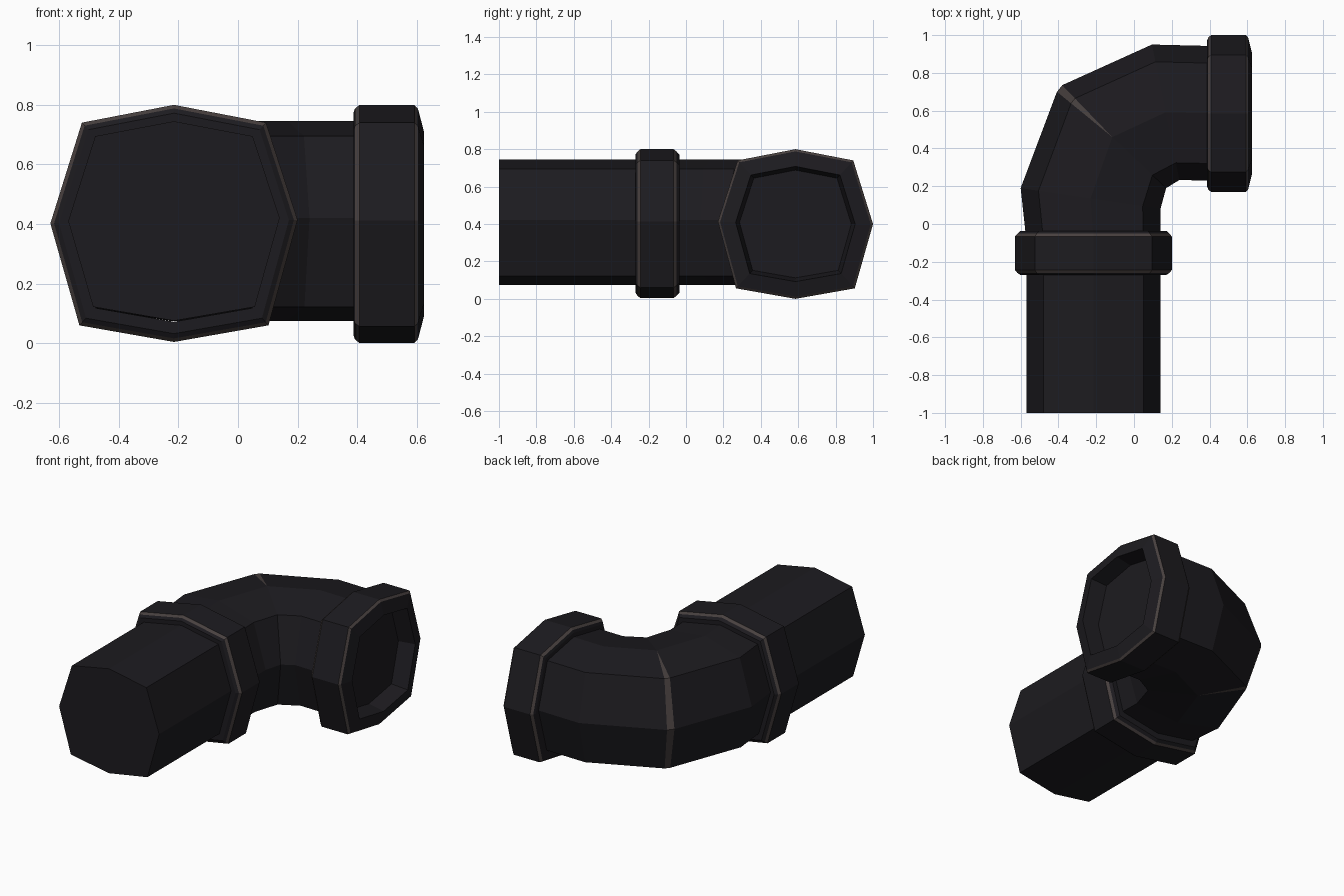
import bpy
import bmesh
from mathutils import Vector

if "Cube" in bpy.data.objects:
    bpy.data.objects.remove(bpy.data.objects["Cube"])


def material(name, rgb):
    m = bpy.data.materials.new(name)
    m.diffuse_color = (*rgb, 1)
    m.use_nodes = True
    m.node_tree.nodes["Principled BSDF"].inputs["Base Color"].default_value = m.diffuse_color
    return m


DARK = material("dark_iron", (0.012, 0.011, 0.014))
WORN = material("worn_edge", (0.065, 0.052, 0.05))

# squarish octagon: (sideways, up) factors, outer side -> top -> inner side -> bottom
SECTION = [(-1, 0.0), (-0.745, 0.85), (0, 1), (0.745, 0.85),
           (1, 0.03), (0.765, -0.86), (0, -1), (-0.765, -0.86)]


def ring(outer, inner, z=0.41, rz=0.335, mid=None):
    """Section spanning two plan points, bent at mid if given."""
    o, i = Vector(outer), Vector(inner)
    c = Vector(mid) if mid else (o + i) / 2
    pts = []
    for s, u in SECTION:
        p = c + (i - c) * s if s > 0 else c + (o - c) * -s
        pts.append((p.x, p.y, z + rz * u))
    return pts


def loft(name, rings, cap_start=False, cap_end=False, worn=()):
    bm = bmesh.new()
    loops = [[bm.verts.new(p) for p in r] for r in rings]
    for k, (a, b) in enumerate(zip(loops, loops[1:])):
        for n in range(8):
            m = (n + 1) % 8
            f = bm.faces.new((a[n], a[m], b[m], b[n]))
            f.material_index = 1 if k in worn else 0
    if cap_start:
        bm.faces.new(loops[0][::-1])
    if cap_end:
        bm.faces.new(loops[-1])
    bmesh.ops.remove_doubles(bm, verts=bm.verts, dist=0.0005)
    me = bpy.data.meshes.new(name)
    bm.to_mesh(me)
    bm.free()
    me.materials.append(DARK)
    me.materials.append(WORN)
    ob = bpy.data.objects.new(name, me)
    bpy.context.collection.objects.link(ob)
    return ob


def ring_y(y, s):
    # collar section facing along y
    return ring((-0.215 - 0.415 * s, y), (-0.215 + 0.415 * s, y), 0.402, 0.398 * s)


def ring_x(x, s):
    # collar section facing along x
    return ring((x, 0.585 + 0.415 * s), (x, 0.585 - 0.415 * s), 0.4, 0.4 * s)


# straight pipe with closed front end
loft("straight_pipe", [ring((-0.57, y), (0.14, y)) for y in (-1, -0.15)], cap_start=True)

# collar between the pipe and the elbow
loft("pipe_collar", [ring_y(y, s) for y, s in (
    (-0.27, 0.83), (-0.27, 0.93), (-0.259, 0.97), (-0.244, 1.0),
    (-0.066, 1.0), (-0.051, 0.97), (-0.036, 0.93), (-0.036, 0.83))], worn=(2, 4))

# bent elbow, with a worn wedge on the outside of the middle crease
elbow_mid = (-0.115, 0.46)
loft("elbow", [
    ring((-0.573, -0.15), (0.14, -0.15)),
    ring((-0.575, -0.04), (0.14, -0.04)),
    ring((-0.60, 0.19), (0.14, 0.08)),
    ring((-0.408, 0.70), (0.17, 0.19), mid=elbow_mid),
    ring((-0.38, 0.735), (0.17, 0.19), mid=elbow_mid),
    ring((0.095, 0.95), (0.24, 0.233)),
    ring((0.38, 0.943), (0.38, 0.23)),
    ring((0.45, 0.943), (0.45, 0.23))], worn=(3,))

# open socket collar with a shallow recess
loft("socket_collar", [ring_x(x, s) for x, s in (
    (0.387, 0.83), (0.387, 0.93), (0.393, 0.97), (0.408, 1.0), (0.592, 1.0),
    (0.604, 0.97), (0.625, 0.77), (0.52, 0.72))], cap_end=True, worn=(2, 4))
